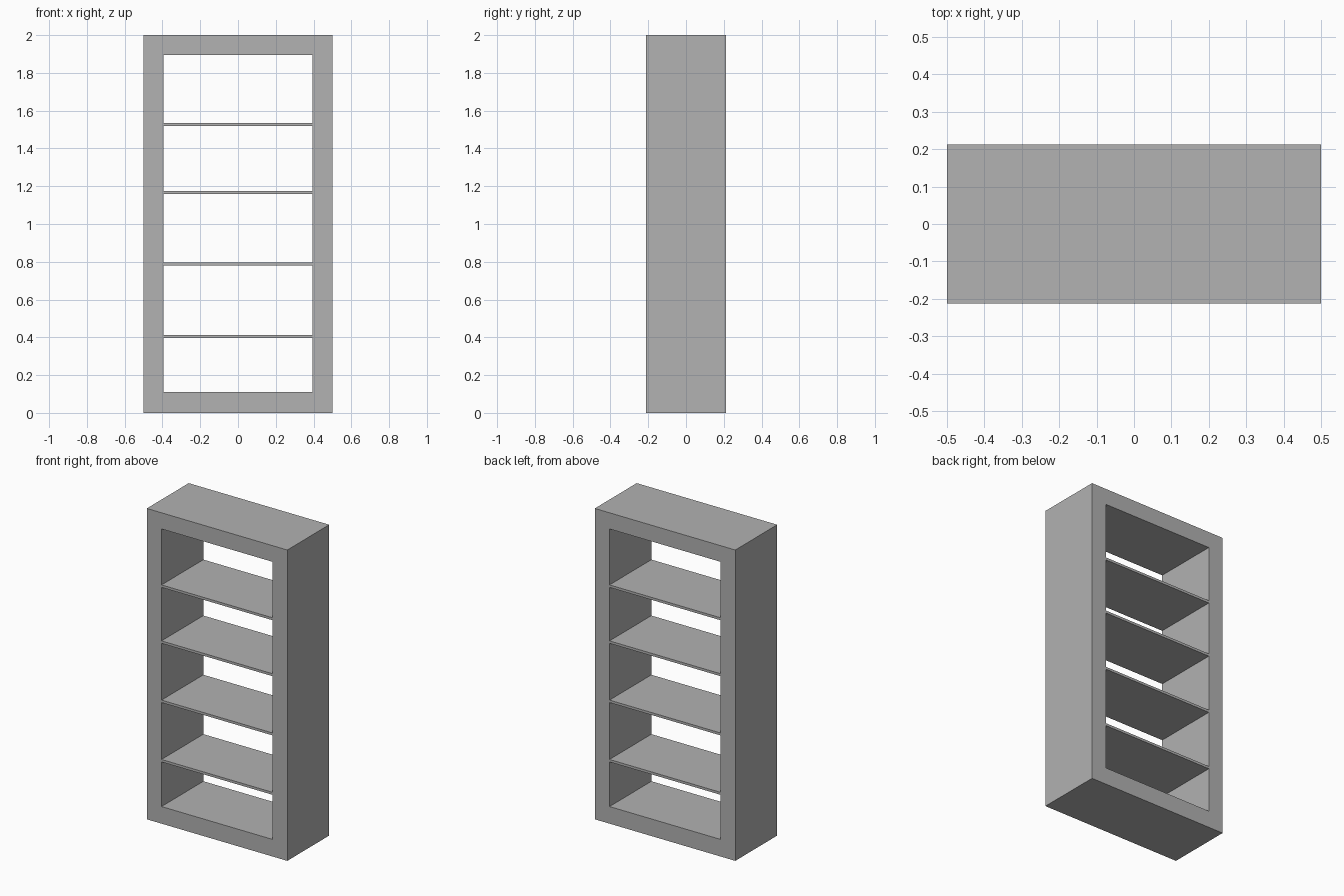
import bpy
import bmesh

if "Cube" in bpy.data.objects:
    bpy.data.objects.remove(bpy.data.objects["Cube"], do_unlink=True)

WIDTH, DEPTH, HEIGHT = 1.0, 0.426, 2.0
INNER_X = 0.395                  # half width of the opening
INNER_Z = (0.11, 1.896)          # bottom and top of the opening
SHELF_THICKNESS = 0.016
SHELF_HEIGHTS = (0.405, 0.787, 1.168, 1.528)

# Single grey finish
grey = bpy.data.materials.new("plain_grey")
grey.use_nodes = True
colour = (0.445, 0.445, 0.445, 1.0)
grey.diffuse_color = colour
grey.node_tree.nodes["Principled BSDF"].inputs["Base Color"].default_value = colour


def add_object(name, bm):
    bmesh.ops.recalc_face_normals(bm, faces=bm.faces)
    mesh = bpy.data.meshes.new(name)
    bm.to_mesh(mesh)
    bm.free()
    mesh.materials.append(grey)
    obj = bpy.data.objects.new(name, mesh)
    bpy.context.collection.objects.link(obj)
    return obj


def rectangle(bm, half_x, z0, z1):
    corners = ((-half_x, z0), (half_x, z0), (half_x, z1), (-half_x, z1))
    return [bm.verts.new((x, -DEPTH / 2, z)) for x, z in corners]


def extrude_back(bm):
    result = bmesh.ops.extrude_face_region(bm, geom=bm.faces[:], use_keep_orig=True)
    verts = [g for g in result["geom"] if isinstance(g, bmesh.types.BMVert)]
    bmesh.ops.translate(bm, verts=verts, vec=(0, DEPTH, 0))


# Open outer frame: a rectangular ring extruded through the depth
bm = bmesh.new()
outer = rectangle(bm, WIDTH / 2, 0, HEIGHT)
inner = rectangle(bm, INNER_X, *INNER_Z)
for i in range(4):
    j = (i + 1) % 4
    bm.faces.new((outer[i], outer[j], inner[j], inner[i]))
extrude_back(bm)
add_object("outer_frame", bm)

# Thin shelves, flush with the front and back of the frame
for number, z in enumerate(SHELF_HEIGHTS, 1):
    bm = bmesh.new()
    half = SHELF_THICKNESS / 2
    bm.faces.new(rectangle(bm, INNER_X, z - half, z + half))
    extrude_back(bm)
    add_object(f"shelf_{number}", bm)
